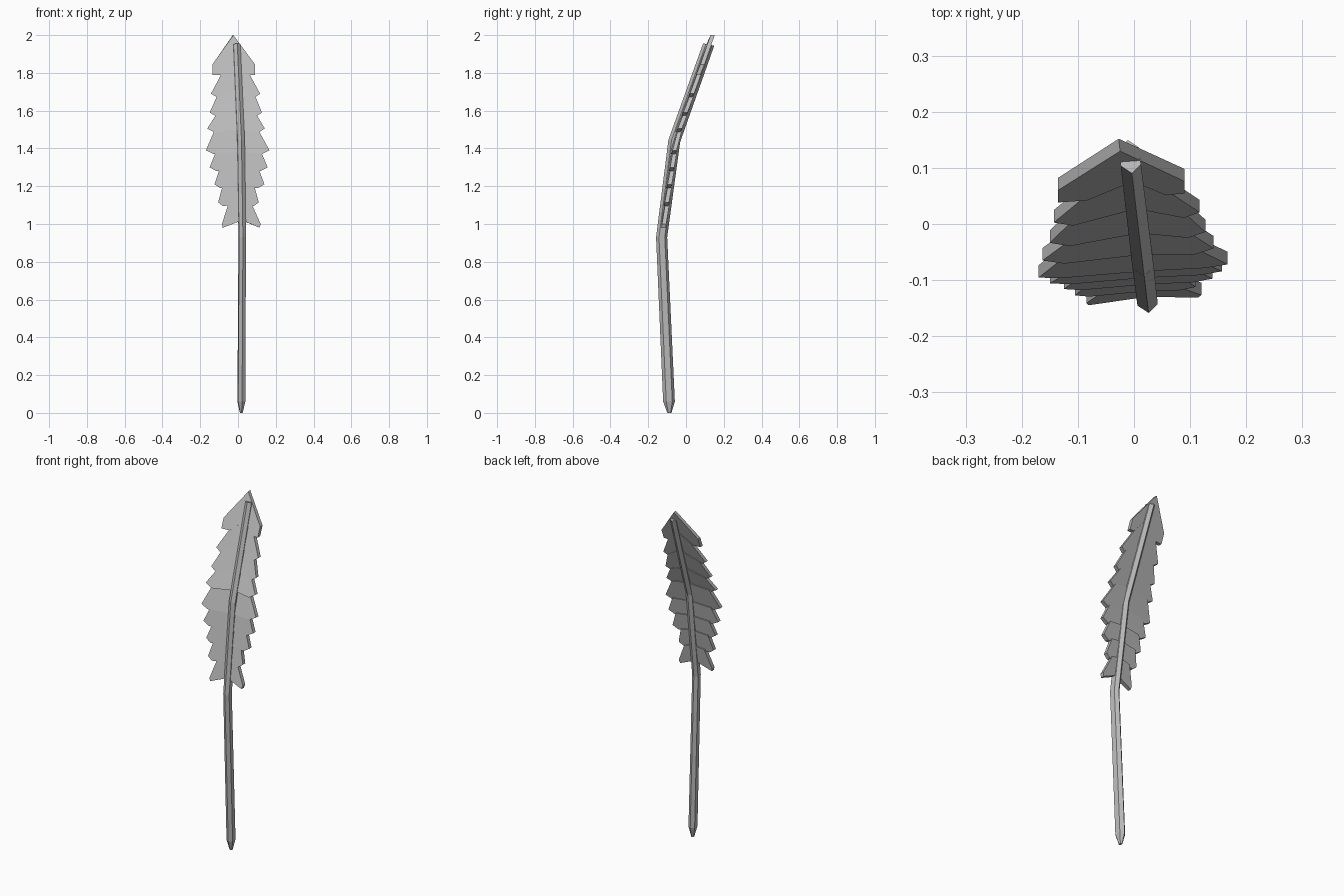
import bpy, bmesh
from mathutils import Vector

if "Cube" in bpy.data.objects:
    bpy.data.objects.remove(bpy.data.objects["Cube"])

grey = bpy.data.materials.new("plain_grey")
grey.use_nodes = True
grey.diffuse_color = (0.5, 0.5, 0.5, 1)
grey.node_tree.nodes["Principled BSDF"].inputs["Base Color"].default_value = (0.5, 0.5, 0.5, 1)

# Bent spine of the whole feather: (height, depth)
SPINE = [(0, -0.088), (0.06, -0.09), (0.93, -0.129), (1.44, -0.062), (1.95, 0.12), (2.1, 0.174)]


def depth(z):
    for (z0, v0), (z1, v1) in zip(SPINE, SPINE[1:]):
        if z <= z1:
            return v0 + (v1 - v0) * (z - z0) / (z1 - z0)
    return SPINE[-1][1]


def place(u, v, z):
    # The bend leans slightly sideways, so the feather is turned a little
    return Vector((0.007 + u - 0.12 * v, v + 0.07 * u, z))


def finish(name, bm):
    bmesh.ops.recalc_face_normals(bm, faces=bm.faces)
    mesh = bpy.data.meshes.new(name)
    bm.to_mesh(mesh)
    bm.free()
    mesh.materials.append(grey)
    obj = bpy.data.objects.new(name, mesh)
    bpy.context.collection.objects.link(obj)
    return obj


def loft(bm, rings):
    loops = [[bm.verts.new(p) for p in ring] for ring in rings]
    for a, b in zip(loops, loops[1:]):
        for i in range(len(a)):
            j = (i + 1) % len(a)
            bm.faces.new((a[i], a[j], b[j], b[i]))
    bm.faces.new(loops[0])
    bm.faces.new(loops[-1])


# Quill: six-sided shaft with a pointed foot and a square-cut top
HEX = [(0, -0.031), (0.019, -0.016), (0.019, 0.016), (0, 0.031), (-0.019, 0.016), (-0.019, -0.016)]
bm = bmesh.new()
rings = []
for (z, v), size, tilt in zip(SPINE[:5], (0.35, 1, 0.95, 1, 0.95), (0, 0, 0, -0.2, -0.2)):
    rings.append([place(a * size, v + b * size, z + b * tilt) for a, b in HEX])
loft(bm, rings)
finish("quill", bm)

# Barbs: (left reach, right reach, tip height, rise of lower edge toward the quill)
BARBS = [
    (0.085, 0.12, 1.00, 0.04), (0.105, 0.11, 1.115, 0.012), (0.125, 0.14, 1.21, 0.01),
    (0.15, 0.157, 1.30, 0.01), (0.17, 0.167, 1.39, 0.01), (0.163, 0.142, 1.505, 0.015),
    (0.15, 0.127, 1.59, 0.035), (0.143, 0.117, 1.69, 0.055), (0.135, 0.09, 1.82, 0.07),
]


def corner(i, side):
    # Lower outer corner of a barb, which is also the notch above its neighbour
    reach, tip = BARBS[i][side], BARBS[i][2]
    if i == 0:
        return reach * 0.95, tip - 0.02
    if i == len(BARBS) - 1:
        return reach * 0.62, tip - 0.03
    return reach * 0.76, tip - 0.02


def outline(i, side):
    reach, tip, rise = BARBS[i][side], BARBS[i][2], BARBS[i][3]
    cx, cz = corner(i, side)
    low = [(0, cz + rise), (cx, cz)]
    if i == len(BARBS) - 1:
        return low + [(reach, tip - 0.03), (reach, tip + 0.025), (0.0, 2.0)]
    nx, nz = corner(i + 1, side)
    top = nz + BARBS[i + 1][3]
    nx = min(nx, reach * 0.78)
    if i == 0:
        nx = reach * 0.6
    return low + [(reach, tip), (nx, nz + 0.012), (0, top + 0.012)]


for side, sign, word in ((0, -1, "right"), (1, 1, "left")):
    for i in range(len(BARBS)):
        pts = outline(i, side)
        z_low, z_high = min(p[1] for p in pts), max(p[1] for p in pts)
        bm = bmesh.new()
        rings = []
        for offset in (-0.011, 0.011):
            ring = []
            for x, z in pts:
                # Each barb tilts so that its lower edge stands forward
                tilt = 0.008 * ((z - z_low) / (z_high - z_low) - 0.5)
                v = depth(z) + offset + tilt
                # Convert the outline to distance from the leaning spine
                u = sign * x - 0.007 + 0.12 * v
                if x == 0:
                    u = -0.016 if z == 2.0 else 0
                ring.append(place(u, v, z))
            rings.append(ring)
        loft(bm, rings)
        finish(f"{word}_barb_{i + 1}", bm)
